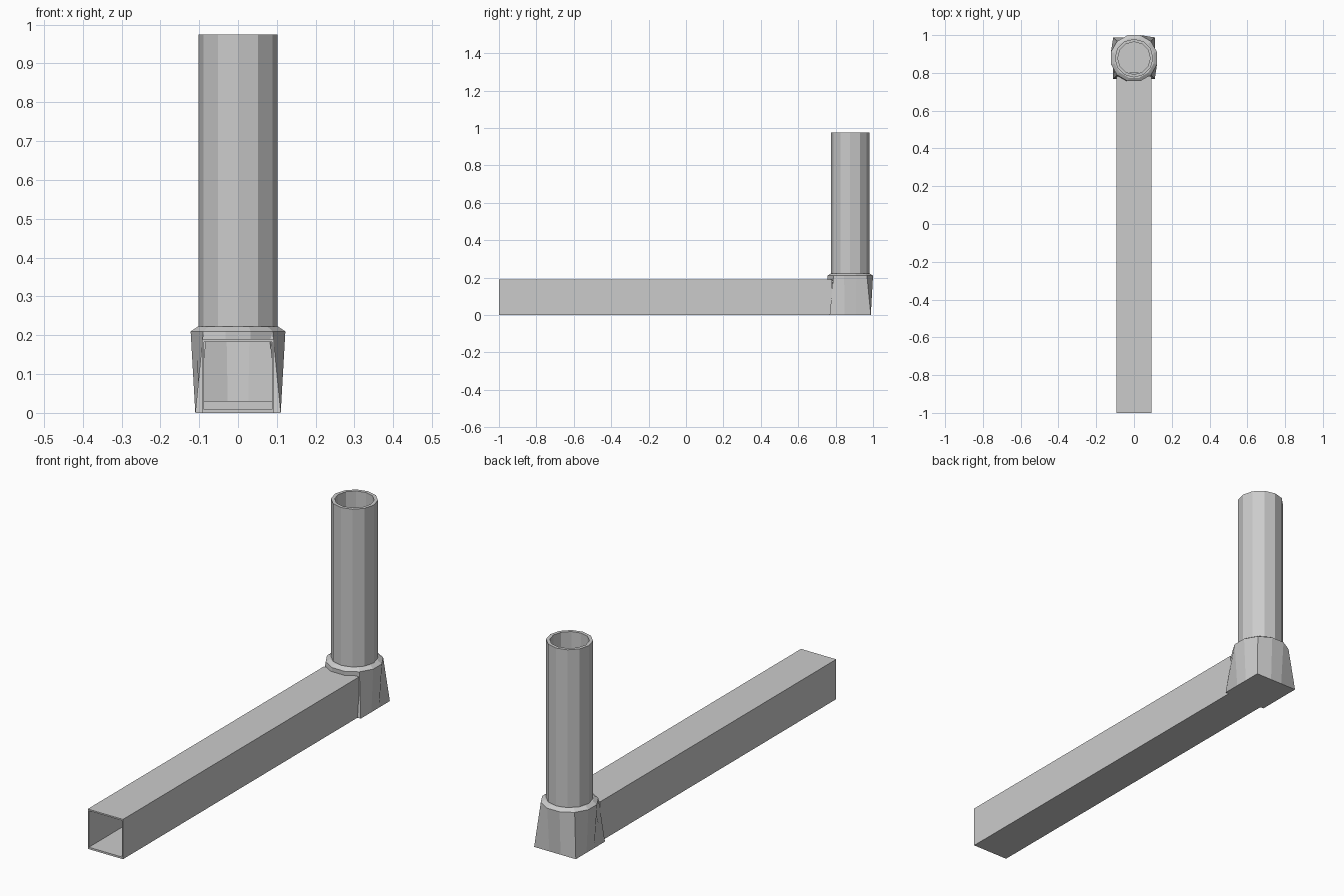
import bpy, bmesh, math

if "Cube" in bpy.data.objects:
    bpy.data.objects.remove(bpy.data.objects["Cube"])

CY = 0.878  # y of the upright pipe axis


def ring(z, size, n=12, offset=0.0, square=False):
    """Ring around the upright axis; size is the half width across flats if square."""
    pts = []
    for i in range(n):
        a = offset + 2 * math.pi * i / n
        c, s = math.cos(a), math.sin(a)
        r = size / max(abs(c), abs(s)) if square else size
        pts.append((r * c, CY + r * s, z))
    return pts


def loft(name, rings):
    bm = bmesh.new()
    loops = [[bm.verts.new(p) for p in r] for r in rings]
    n = len(loops[0])
    for a, b in zip(loops, loops[1:]):
        for i in range(n):
            j = (i + 1) % n
            bm.faces.new((a[i], a[j], b[j], b[i]))
    bm.faces.new(loops[0][::-1])
    bm.faces.new(loops[-1])
    bmesh.ops.recalc_face_normals(bm, faces=bm.faces[:])
    me = bpy.data.meshes.new(name)
    bm.to_mesh(me)
    bm.free()
    ob = bpy.data.objects.new(name, me)
    bpy.context.scene.collection.objects.link(ob)
    return ob


def beam(name, hw, z0, z1, y0, y1):
    return loft(name, [[(-hw, y, z0), (hw, y, z0), (hw, y, z1), (-hw, y, z1)]
                       for y in (y0, y1)])


T = math.radians(15)
K = 1 / math.cos(T)  # apothem to radius for 12 sides

# Solid parts
square_tube = beam("square_tube", 0.093, 0, 0.19, -1, 0.78)
socket = loft("socket", [ring(0, 0.11, offset=T, square=True),
                         ring(0.21, 0.122 * K, offset=T),
                         ring(0.222, 0.104 * K, offset=T)])
round_pipe = loft("round_pipe", [ring(0.205, 0.102), ring(0.975, 0.102)])

# Hollow interiors
tube_bore = beam("tube_bore", 0.087, 0.009, 0.183, -1.1, 0.80)
socket_bore = loft("socket_bore", [ring(0.03, 0.099, offset=T, square=True),
                                   ring(0.2, 0.11 * K, offset=T)])
pipe_bore = loft("pipe_bore", [ring(0.15, 0.086), ring(1.1, 0.086)])


def hollow(ob, cutters):
    for c in cutters:
        m = ob.modifiers.new(c.name, 'BOOLEAN')
        m.operation = 'DIFFERENCE'
        m.solver = 'EXACT'
        m.object = c


hollow(square_tube, [tube_bore, socket_bore])
hollow(socket, [tube_bore, socket_bore, pipe_bore])
hollow(round_pipe, [pipe_bore])

for c in (tube_bore, socket_bore, pipe_bore):
    c.hide_render = True
    c.display_type = 'WIRE'
